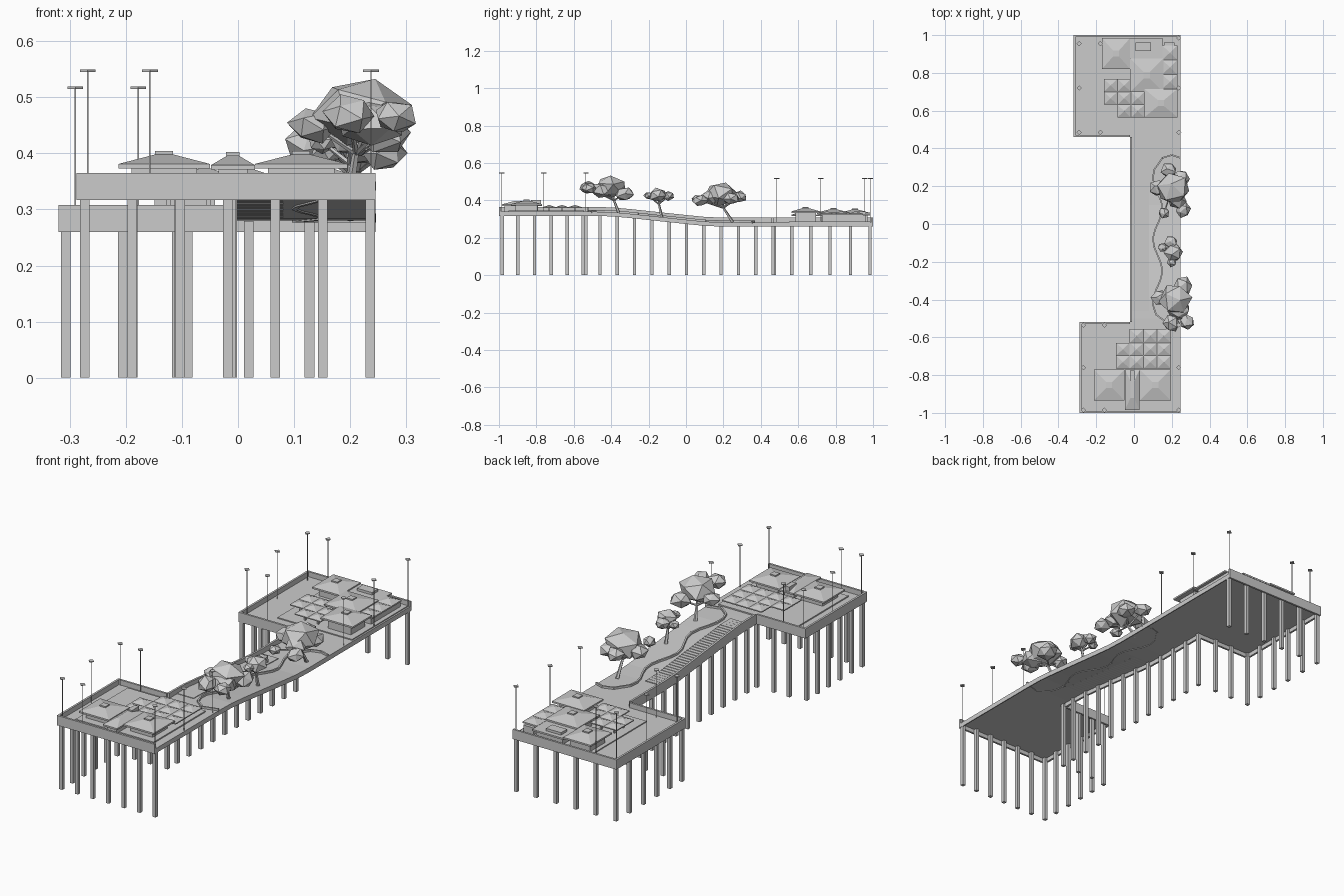
import bpy, bmesh, math, random
from mathutils import Vector, Matrix

if "Cube" in bpy.data.objects:
    bpy.data.objects.remove(bpy.data.objects["Cube"])

random.seed(4)
mat = bpy.data.materials.new("concrete_grey")
mat.diffuse_color = (0.6, 0.6, 0.6, 1)
mat.use_nodes = True
mat.node_tree.nodes["Principled BSDF"].inputs["Base Color"].default_value = mat.diffuse_color
parts = {}


def part(name):
    if name not in parts:
        parts[name] = bmesh.new()
    return parts[name]


def hexa(name, c):
    """Solid from 4 bottom and 4 top corners."""
    bm = part(name)
    v = [bm.verts.new(p) for p in c]
    for f in ((3, 2, 1, 0), (4, 5, 6, 7), (0, 1, 5, 4), (1, 2, 6, 5), (2, 3, 7, 6), (3, 0, 4, 7)):
        bm.faces.new([v[i] for i in f])


def frustum(name, cx, cy, z0, z1, a0, b0, a1=None, b1=None):
    """Box, or tapered box, from half sizes at the bottom and top."""
    a1, b1 = (a0 if a1 is None else a1), (b0 if b1 is None else b1)
    s = ((-1, -1), (1, -1), (1, 1), (-1, 1))
    hexa(name, [(cx + i * a0, cy + j * b0, z0) for i, j in s] +
         [(cx + i * a1, cy + j * b1, z1) for i, j in s])


def box(name, x0, x1, y0, y1, z0, z1):
    frustum(name, (x0 + x1) / 2, (y0 + y1) / 2, z0, z1, (x1 - x0) / 2, (y1 - y0) / 2)


def bar(name, p, q, r0, r1, n=5):
    """Tapered rod between two points."""
    p, q = Vector(p), Vector(q)
    rot = (q - p).to_track_quat('Z', 'Y').to_matrix().to_4x4()
    bmesh.ops.create_cone(part(name), cap_ends=True, segments=n, radius1=r0, radius2=r1,
                          depth=(q - p).length, matrix=Matrix.Translation((p + q) / 2) @ rot)


# deck height along the length
PROFILE = [(-1, .34), (-.5, .34), (-.4, .338), (-.3, .329), (0, .297), (.1, .287), (.2, .283), (1, .283)]


def zd(y):
    for (ya, za), (yb, zb) in zip(PROFILE, PROFILE[1:]):
        if y <= yb:
            return za + (zb - za) * (y - ya) / (yb - ya)
    return PROFILE[-1][1]


def slab(name, x0, x1, y0, y1, lo, hi):
    """Strip that follows the deck height from y0 to y1."""
    ys = [y0] + [y for y, z in PROFILE if y0 < y < y1] + [y1]
    for a, b in zip(ys, ys[1:]):
        pts = ((x0, a), (x1, a), (x1, b), (x0, b))
        hexa(name, [(x, y, zd(y) + lo) for x, y in pts] + [(x, y, zd(y) + hi) for x, y in pts])


# deck sheets
slab("front_deck", -.287, .245, -1, -.52, -.003, 0)
slab("ramp_deck", -.02, .245, -.52, .46, -.003, 0)
slab("back_deck", -.32, .245, .46, 1, -.003, 0)

# perimeter walls, and the low skirt on the right side
T, LO, HI = .01, -.023, .025
for x0, x1, y0, y1 in ((-.288, .245, -1, -1 + T), (-.288, -.288 + T, -1, -.52),
                       (-.288, -.02, -.52 - T, -.52), (-.02, -.02 + T, -.52, .46),
                       (-.32, -.02, .46, .46 + T), (-.32, -.32 + T, .46, 1),
                       (-.32, .245, 1 - T, 1)):
    slab("parapet_wall", x0, x1, y0, y1, LO, HI)
slab("right_skirt", .24, .245, -1, 1, LO, 0)

# columns
cols = [(-.273 + i * .0848, -.982) for i in range(7)]
cols += [(-.273, y) for y in (-.9, -.81, -.72, -.635, -.55)]
cols += [(x, -.535) for x in (-.188, -.105, -.012)]
cols += [(-.01, -.46 + i * .0925) for i in range(11)]
cols += [(x, .472) for x in (-.109, -.205, -.307)]
cols += [(-.307, y) for y in (.565, .667, .77, .88)]
cols += [(-.307 + i * .1086, .984) for i in range(6)]
for x, y in cols:
    frustum("column", x, y, 0, zd(y) - .004, .0085, .0085)

# stairs
for i in range(33):
    y = -.46 + i * .02
    box("stair_step", -.01, .08, y, y + .02, zd(y + .02) - .002, zd(y) + .003)


# pavilions: walls, eaves, hipped roof and lantern
def pavilion(x0, x1, y0, y1, eave, rise=.017, cap=.016):
    cx, cy, a, b = (x0 + x1) / 2, (y0 + y1) / 2, (x1 - x0) / 2, (y1 - y0) / 2
    frustum("pavilion_wall", cx, cy, zd(cy), eave, a * .72, b * .72)
    frustum("pavilion_eave", cx, cy, eave, eave + .008, a, b)
    frustum("pavilion_roof", cx, cy, eave + .008, eave + .008 + rise, a, b, cap, cap)
    frustum("roof_lantern", cx, cy, eave + .006 + rise, eave + .014 + rise, cap, cap)


def canopy(x0, y0, nx, ny, sx, sy, z):
    """Grid of small pyramid roofs on slim posts."""
    for i in range(nx):
        for j in range(ny):
            cx, cy = x0 + (i + .5) * sx, y0 + (j + .5) * sy
            frustum("canopy_edge", cx, cy, z, z + .005, sx / 2, sy / 2)
            frustum("canopy_pyramid", cx, cy, z + .005, z + .017, sx / 2, sy / 2, .001, .001)
            frustum("canopy_post", cx, cy, zd(cy), z, .004, .004)


# front platform buildings
box("front_plinth", -.22, .205, -.95, -.545, .34, .346)
pavilion(-.213, -.05, -.935, -.77, .373)
pavilion(.03, .195, -.935, -.77, .373)
box("entrance_wall", -.035, .017, -.97, -.79, .34, .373)
box("entrance_eave", -.048, .03, -.985, -.77, .371, .379)
frustum("entrance_roof", -.009, -.877, .379, .396, .039, .107, .01, .045)
box("entrance_lantern", -.021, .003, -.83, -.775, .38, .402)
canopy(-.095, -.765, 4, 2, .0725, .068, .359)
canopy(-.0225, -.629, 3, 1, .0725, .072, .359)

# back platform buildings
box("back_plinth", -.17, .237, .55, .985, .283, .288)
pavilion(-.17, -.02, .82, .985, .326)
pavilion(-.02, .155, .70, .875, .328)
pavilion(.055, .23, .565, .715, .334)
box("side_wing_wall", .16, .215, .73, .96, .283, .322)
box("side_wing_eave", .15, .23, .715, .945, .322, .329)
for i in range(3):
    frustum("side_wing_pyramid", .19, .753 + i * .077, .329, .342, .04, .038, .001, .001)
box("rear_wing_wall", -.005, .14, .885, .97, .283, .32)
box("rear_wing_roof", -.02, .15, .875, .985, .32, .328)
box("rear_skylight", .008, .09, .915, .962, .328, .34)
canopy(-.16, .70, 2, 1, .072, .068, .318)
canopy(-.16, .632, 3, 1, .072, .068, .318)
canopy(-.088, .564, 2, 1, .072, .068, .318)

# lamp posts with flat diamond heads
lamps = [(x, y, .547) for x, y in ((-.268, -.535), (-.157, -.535), (.237, -.535), (-.268, -.76),
                                   (.237, -.76), (-.268, -.985), (-.157, -.985), (.237, -.985))]
lamps += [(x, y, .517) for x, y in ((-.29, .485), (-.178, .485), (.237, .485), (-.29, .72),
                                    (.237, .72), (-.29, .955), (-.178, .955), (.237, .985))]
for x, y, z in lamps:
    frustum("lamp_post", x, y, zd(y), z, .0012, .0012)
    bar("lamp_head", (x, y, z - .002), (x, y, z + .002), .014, .014, 4)

# wavy planter kerb
path = [(.245, -.5), (.17, -.52)]
path += [(.125 + .025 * math.sin(9.5 * (y := -.48 + i * .045) * 2), y) for i in range(18)]
path += [(.15, .35), (.2, .365), (.245, .35)]
for (xa, ya), (xb, yb) in zip(path, path[1:]):
    d = Vector((xb - xa, yb - ya)).normalized() * .004
    q = ((xa + d.y, ya - d.x), (xb + d.y, yb - d.x), (xb - d.y, yb + d.x), (xa - d.y, ya + d.x))
    hexa("planter_kerb", [(x, y, zd(y) - .006) for x, y in q] + [(x, y, zd(y) + .01) for x, y in q])


# trees: forked trunk and faceted leaf clumps
def tree(root, fork, clumps):
    base = (root[0], root[1], zd(root[1]))
    bar("tree_trunk", base, fork, .009, .006)
    for x, y, z, r in clumps:
        bar("tree_branch", fork, (x, y, z), .005, .003, 4)
        rot = Matrix.Rotation(random.uniform(0, 6), 4, 'Z') @ Matrix.Rotation(random.uniform(0, 3), 4, 'X')
        new = bmesh.ops.create_icosphere(part("tree_leaves"), subdivisions=1, radius=1,
              matrix=Matrix.Translation((x, y, z)) @ Matrix.Diagonal((r, r, r * .75, 1)) @ rot)
        for v in new["verts"]:
            c = Vector((x, y, z))
            v.co = c + (v.co - c) * random.uniform(.95, 1.15)


tree((.2, -.36), (.21, -.385, .40),
     [(.22, -.40, .475, .083), (.2, -.525, .47, .045), (.28, -.52, .465, .038),
      (.135, -.39, .45, .042), (.26, -.33, .435, .05), (.235, -.45, .455, .06)])
tree((.2, -.13), (.2, -.145, .38),
     [(.21, -.15, .43, .05), (.15, -.125, .42, .026), (.195, -.095, .425, .034), (.2, -.2, .425, .026)])
tree((.2, .25), (.205, .2, .36),
     [(.205, .19, .435, .085), (.26, .075, .40, .04), (.185, .285, .42, .042),
      (.125, .19, .415, .045), (.25, .24, .41, .045), (.16, .06, .405, .03), (.225, .13, .415, .05)])

# turn every part into an object
for name, bm in parts.items():
    bmesh.ops.recalc_face_normals(bm, faces=bm.faces)
    me = bpy.data.meshes.new(name)
    bm.to_mesh(me)
    bm.free()
    me.materials.append(mat)
    bpy.context.collection.objects.link(bpy.data.objects.new(name, me))
